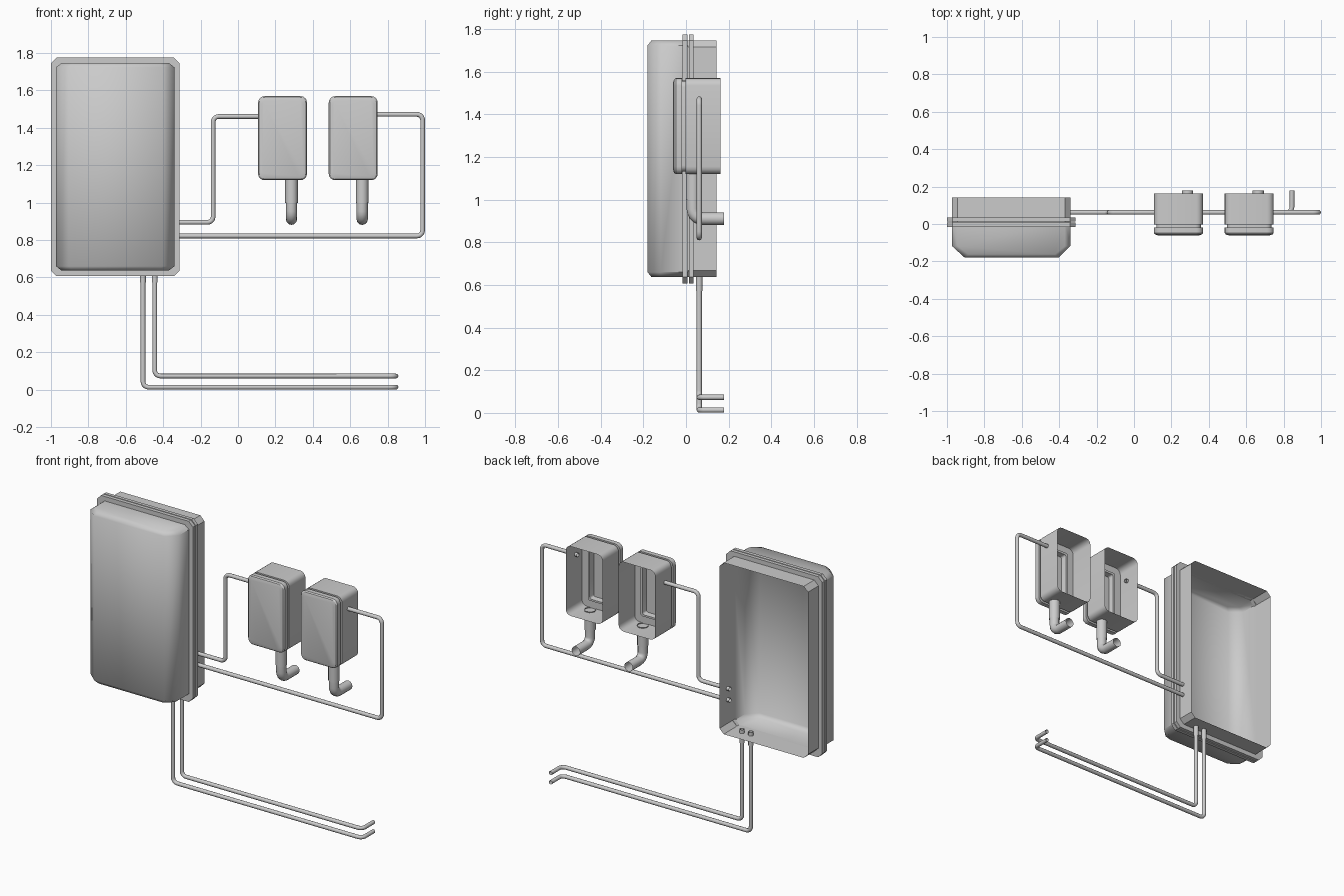
import bpy, bmesh, math
from mathutils import Vector

if "Cube" in bpy.data.objects:
    bpy.data.objects.remove(bpy.data.objects["Cube"])


def finish(obj, angle):
    bpy.ops.object.select_all(action='DESELECT')
    obj.select_set(True)
    bpy.context.view_layer.objects.active = obj
    bpy.ops.object.shade_smooth_by_angle(angle=math.radians(angle))


def loft(name, loops, closed=True, cap=(False, False), cyclic=False, angle=30):
    """Bridge equal-length point loops into a skin."""
    bm = bmesh.new()
    rings = [[bm.verts.new(p) for p in loop] for loop in loops]
    n = len(rings[0])
    pairs = list(zip(rings, rings[1:])) + ([(rings[-1], rings[0])] if cyclic else [])
    for a, b in pairs:
        for i in range(n if closed else n - 1):
            j = (i + 1) % n
            bm.faces.new((a[i], a[j], b[j], b[i]))
    if cap[0]:
        bm.faces.new(rings[0])
    if cap[1]:
        bm.faces.new(rings[-1])
    bmesh.ops.recalc_face_normals(bm, faces=bm.faces)
    me = bpy.data.meshes.new(name)
    bm.to_mesh(me)
    bm.free()
    obj = bpy.data.objects.new(name, me)
    bpy.context.collection.objects.link(obj)
    finish(obj, angle)


def outline(rect, y, inset=0.0, r=0.03, seg=1):
    """Rounded (seg > 1) or chamfered (seg = 1) rectangle in the XZ plane."""
    x0, x1, z0, z1 = rect[0] + inset, rect[1] - inset, rect[2] + inset, rect[3] - inset
    pts = []
    for k, (cx, cz) in enumerate([(x1 - r, z1 - r), (x0 + r, z1 - r),
                                  (x0 + r, z0 + r), (x1 - r, z0 + r)]):
        for s in range(seg + 1):
            a = math.pi / 2 * (k + s / seg)
            pts.append((cx + r * math.cos(a), y, cz + r * math.sin(a)))
    return pts


def tube(name, pts, radius, bend=0.03, steps=5):
    """Round pipe along a path with filleted right-angle corners."""
    pts = [Vector(p) for p in pts]
    path = [pts[0]]
    for a, p, b in zip(pts, pts[1:], pts[2:]):
        u, v = (a - p).normalized(), (b - p).normalized()
        c = p + (u + v) * bend
        for s in range(steps + 1):
            t = math.pi / 2 * s / steps
            path.append(c - v * bend * math.cos(t) - u * bend * math.sin(t))
    path.append(pts[-1])
    cu = bpy.data.curves.new(name, 'CURVE')
    cu.dimensions = '3D'
    cu.bevel_depth = radius
    cu.bevel_resolution = 4
    sp = cu.splines.new('POLY')
    sp.points.add(len(path) - 1)
    for q, p in zip(sp.points, path):
        q.co = (*p, 1)
    obj = bpy.data.objects.new(name, cu)
    bpy.context.collection.objects.link(obj)
    bpy.ops.object.select_all(action='DESELECT')
    obj.select_set(True)
    bpy.context.view_layer.objects.active = obj
    bpy.ops.object.convert(target='MESH')
    finish(bpy.context.object, 40)


# Large cabinet: front cover, a chamfered profile stacked in z with bevelled ends
def cover_profile(z, i, front):
    x0, x1 = -0.973 + i, -0.34 - i
    return [(x0, 0.01, z), (x0, -0.118, z), (x0 + 0.068 - i / 3, front, z),
            (x1 - 0.063 + i / 3, front, z), (x1, -0.118, z), (x1, 0.01, z)]


loft("cabinet_cover", [cover_profile(0.637, 0.03, -0.162), cover_profile(0.66, 0, -0.18),
                       cover_profile(1.724, 0, -0.18), cover_profile(1.747, 0.03, -0.162)],
     closed=False, cap=(True, True), angle=50)

# Rear frame of the cabinet, open at the back
body = (-0.973, -0.34, 0.637, 1.747)
loft("cabinet_rear_frame", [outline(body, 0.01), outline(body, 0.143)])

# Two mating flanges
rim = (-1.0, -0.312, 0.607, 1.776)
for name, y0, y1 in (("front_flange", -0.016, 0.007), ("rear_flange", 0.013, 0.035)):
    loft(name, [outline(rim, y0), outline(rim, y1), outline(body, y1), outline(body, y0)],
         cyclic=True)

# Two small boxes with lids, gaskets and drains
for side, x in (("left", 0.107), ("right", 0.485)):
    r = (x, x + 0.262, 1.12, 1.57)

    def o(y, i):
        return outline(r, y, i, max(0.012, 0.035 - i * 0.5), 4)

    loft(side + "_box_case", [o(0.162, 0), o(-0.003, 0), o(-0.003, 0.045)])
    loft(side + "_box_gasket", [o(-0.003, 0.012), o(-0.018, 0.012)])
    loft(side + "_box_lid", [o(-0.052, 0.05), o(-0.018, 0.045), o(-0.018, 0), o(-0.048, 0),
                             o(-0.056, 0.006), o(-0.061, 0.022)], cap=(True, True))
    px = x + 0.179
    tube(side + "_drain_sleeve", [(px, 0.033, 1.125), (px, 0.033, 0.998)], 0.034)
    tube(side + "_drain_elbow", [(px, 0.033, 1.01), (px, 0.033, 0.911), (px, 0.179, 0.911)],
         0.03, bend=0.045)

# Feed pipes from the cabinet to the small boxes
Y = 0.062
tube("left_box_feed", [(-0.36, Y, 0.895), (-0.133, Y, 0.895), (-0.133, Y, 1.461),
                       (0.12, Y, 1.461)], 0.0125)
tube("right_box_feed", [(-0.36, Y, 0.822), (0.987, Y, 0.822), (0.987, Y, 1.472),
                        (0.73, Y, 1.472)], 0.0125)

# Lower pipes that run down, along and then back into the wall
for name, x, z in (("outer", -0.508, 0.0135), ("inner", -0.445, 0.073)):
    tube(name + "_lower_pipe", [(x, Y, 0.66), (x, Y, z), (0.845, Y, z), (0.845, 0.179, z)], 0.0125)
    tube(name + "_pipe_sleeve", [(x, Y, 0.66), (x, Y, 0.572)], 0.0155)
